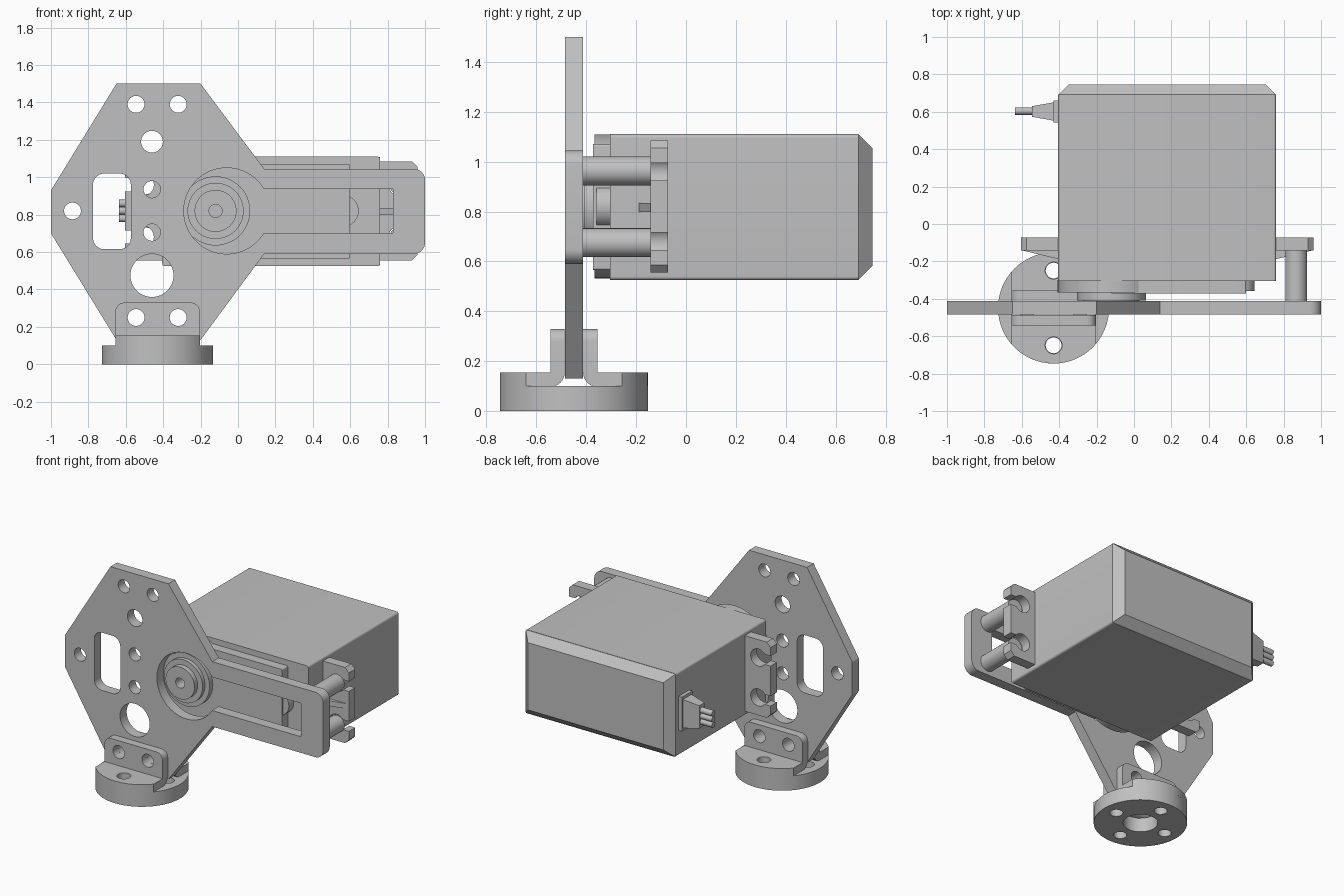
import bpy, bmesh
from math import sin, cos, pi, asin, radians
from mathutils import Matrix, Vector

cube = bpy.data.objects.get("Cube")
if cube:
    bpy.data.objects.remove(cube, do_unlink=True)

grey = bpy.data.materials.new("plain grey")
grey.use_nodes = True
grey.diffuse_color = (0.53, 0.53, 0.53, 1)
grey.node_tree.nodes["Principled BSDF"].inputs["Base Color"].default_value = grey.diffuse_color

# Local (u, v, extrusion) to world for each profile plane
PLANES = {
    "front": Matrix(((1, 0, 0), (0, 0, -1), (0, 1, 0))),
    "side": Matrix(((0, 0, 1), (1, 0, 0), (0, 1, 0))),
    "top": Matrix.Identity(3),
}
NORMAL = {"front": Vector((0, 1, 0)), "side": Vector((1, 0, 0)), "top": Vector((0, 0, 1))}


def arc(u, v, r, start=0, end=2 * pi, n=48):
    full = abs(end - start) > 2 * pi - 0.001
    return [(u + r * cos(start + (end - start) * i / n),
             v + r * sin(start + (end - start) * i / n)) for i in range(n if full else n + 1)]


def rounded(corners):
    """Outline from (u, v) or (u, v, radius) corners; radii suit right angles."""
    out = []
    for i, c in enumerate(corners):
        p = Vector(c[:2])
        if len(c) == 2:
            out.append(tuple(p))
            continue
        r = c[2]
        d1 = (Vector(corners[i - 1][:2]) - p).normalized()
        d2 = (Vector(corners[(i + 1) % len(corners)][:2]) - p).normalized()
        mid = p + (d1 + d2) * r
        for k in range(9):
            a = k * pi / 16
            out.append(tuple(mid - r * (d2 * cos(a) + d1 * sin(a))))
    return out


def rect(u0, u1, v0, v1, r):
    return rounded([(u0, v0, r), (u1, v0, r), (u1, v1, r), (u0, v1, r)])


def finish(name, bm):
    bmesh.ops.recalc_face_normals(bm, faces=bm.faces)
    mesh = bpy.data.meshes.new(name)
    bm.to_mesh(mesh)
    bm.free()
    mesh.materials.append(grey)
    ob = bpy.data.objects.new(name, mesh)
    bpy.context.collection.objects.link(ob)
    bpy.ops.object.select_all(action="DESELECT")
    ob.select_set(True)
    bpy.context.view_layer.objects.active = ob
    bpy.ops.object.shade_smooth_by_angle(angle=radians(30))
    return ob


def prism(name, plane, a, b, outline, holes=()):
    """Extrude a profile with holes between a and b along the plane's axis."""
    curve = bpy.data.curves.new(name, "CURVE")
    curve.dimensions = "2D"
    curve.fill_mode = "BOTH"
    curve.extrude = abs(b - a) / 2
    for loop in [outline, *holes]:
        spline = curve.splines.new("POLY")
        spline.points.add(len(loop) - 1)
        for point, (u, v) in zip(spline.points, loop):
            point.co = (u, v, 0, 1)
        spline.use_cyclic_u = True
    tmp = bpy.data.objects.new(name, curve)
    bpy.context.collection.objects.link(tmp)
    graph = bpy.context.evaluated_depsgraph_get()
    mesh = bpy.data.meshes.new_from_object(tmp.evaluated_get(graph))
    bm = bmesh.new()
    bm.from_mesh(mesh)
    bpy.data.objects.remove(tmp)
    bpy.data.curves.remove(curve)
    bpy.data.meshes.remove(mesh)
    bmesh.ops.remove_doubles(bm, verts=bm.verts, dist=0.0002)
    for v in bm.verts:
        v.co = PLANES[plane] @ v.co + NORMAL[plane] * (a + b) / 2
    return finish(name, bm)


def tapered_box(name, lo, hi, axis, end, inset):
    """Box whose low (-1) or high (1) end on an axis is drawn in."""
    bm = bmesh.new()
    bmesh.ops.create_cube(bm, size=2)
    for v in bm.verts:
        s = v.co.copy()
        small = s[axis] * end > 0
        for k in range(3):
            v.co[k] = hi[k] if s[k] > 0 else lo[k]
            if small and k != axis:
                v.co[k] -= s[k] * inset
    return finish(name, bm)


MID = 0.82             # height of the output axis
PLATE = (-0.485, -0.412)
HUB_X = -0.12

# Bracket plate with arm, keyhole opening and lightening holes
outline = rounded([(-0.65, 1.5), (-0.2, 1.5), (0.14, 1.045), (1, 1.045, 0.06),
                   (1, 0.59, 0.06), (0.14, 0.59), (-0.2, 0.13), (-0.65, 0.13),
                   (-1, 0.7), (-1, 0.93)])
mouth = asin(0.117 / 0.23)
keyhole = arc(-0.06, MID, 0.23, mouth, 2 * pi - mouth)
keyhole += [(0.83, MID - 0.117), (0.83, MID + 0.117)]
holes = [keyhole, rect(-0.775, -0.573, 0.615, 1.02, 0.06)]
for x, z, r in [(-0.545, 1.39, 0.045), (-0.32, 1.39, 0.045), (-0.46, 1.19, 0.058),
                (-0.46, 0.935, 0.045), (-0.46, 0.705, 0.045), (-0.885, MID, 0.045),
                (-0.46, 0.475, 0.115), (-0.545, 0.25, 0.045), (-0.32, 0.25, 0.045)]:
    holes.append(arc(x, z, r))
prism("bracket_plate", "front", *PLATE, outline, holes)

# Motor housing
prism("motor_body", "front", -0.305, 0.692, rect(-0.405, 0.76, 0.525, 1.11, 0.015))
tapered_box("motor_back_cap", (-0.403, 0.692, 0.527), (0.758, 0.747, 1.108), 1, 1, 0.055)
prism("gear_cover", "front", -0.372, -0.3, rect(HUB_X, 0.6, 0.565, 1.07, 0.01))
prism("output_boss", "front", -0.367, -0.3, arc(HUB_X, MID, 0.288))
prism("gear_bump", "front", -0.358, -0.3, arc(0.56, MID, 0.085))

# Output hub
bore = arc(HUB_X, MID, 0.035)
for name, r, front, back in [("hub_flange", 0.185, -0.408, -0.36),
                             ("hub_step", 0.15, -0.435, -0.408),
                             ("hub_boss", 0.112, -0.47, -0.435)]:
    prism(name, "front", front, back, arc(HUB_X, MID, r), [bore])

# Mounting ears with open screw slots, and their ribs
neck = asin(0.035 / 0.06)
ear = [(-0.01, -0.265), (0.17, -0.265), (0.2, -0.235)]
for v in (-0.14, 0.14):
    ear.append((0.2, v - 0.035))
    ear += arc(0.105, v, 0.06, -neck, neck - 2 * pi, 32)
    ear.append((0.2, v + 0.035))
ear += [(0.2, 0.235), (0.17, 0.265), (-0.01, 0.265)]
for side, edge, s in [("left", 0.76, 1), ("right", -0.405, -1)]:
    prism(side + "_ear", "front", -0.143, -0.073, [(edge + s * u, MID + v) for u, v in ear])
    rib = [(-0.01, -0.19), (0.19, -0.142), (-0.01, -0.142)]
    prism(side + "_rib", "top", 0.798, 0.835, [(edge + s * u, v) for u, v in rib])

# Stand-off posts between arm and ear
for place, z in [("lower", 0.675), ("upper", 0.963)]:
    prism(place + "_post", "front", -0.415, -0.14, arc(0.867, z, 0.058))

# Cable exit
tapered_box("cable_flange", (-0.43, 0.543, 0.7), (-0.4, 0.66, 0.94), 0, -1, 0)
tapered_box("strain_relief", (-0.545, 0.553, 0.72), (-0.43, 0.65, 0.92), 0, -1, 0.02)
for i in (-1, 0, 1):
    prism("cable_wire", "side", -0.636, -0.54, arc(0.604, MID + i * 0.04, 0.02, n=16))

# Round foot with centre bore and bolt circle
FX, FY, FR = -0.43, -0.449, 0.297
bolts = [arc(FX + 0.2 * cos(k * pi / 2), FY + 0.2 * sin(k * pi / 2), 0.042) for k in range(4)]
prism("round_foot", "top", 0, 0.1, arc(FX, FY, FR, n=64), [arc(FX, FY, 0.11)] + bolts)

# Pair of angle brackets clamping the plate to the foot
half = asin(0.226 / FR)
tab = rounded([(FX - 0.226, 0.155), (FX + 0.226, 0.155),
               (FX + 0.226, 0.33, 0.05), (FX - 0.226, 0.33, 0.05)])
tab_holes = [arc(x, 0.25, 0.045) for x in (-0.545, -0.32)]
for side, s in [("front", -1), ("back", 1)]:
    base = [(x, FY + s * y) for x, y in arc(FX, 0, FR, pi / 2 - half, pi / 2 + half, 24)]
    base += [(FX - 0.226, FY + s * 0.094), (FX + 0.226, FY + s * 0.094)]
    prism(side + "_angle_base", "top", 0.1, 0.155, base, [arc(FX, FY + s * 0.2, 0.045)])
    bend = [(FY + s * 0.094, 0.155)]
    bend += [(FY + s * y, z) for y, z in arc(0.094, 0.155, 0.057, -pi / 2, -pi, 12)]
    prism(side + "_angle_bend", "side", FX - 0.226, FX + 0.226, bend)
    near, far = FY + s * 0.037, FY + s * 0.094
    prism(side + "_angle_tab", "front", min(near, far), max(near, far), tab, tab_holes)
